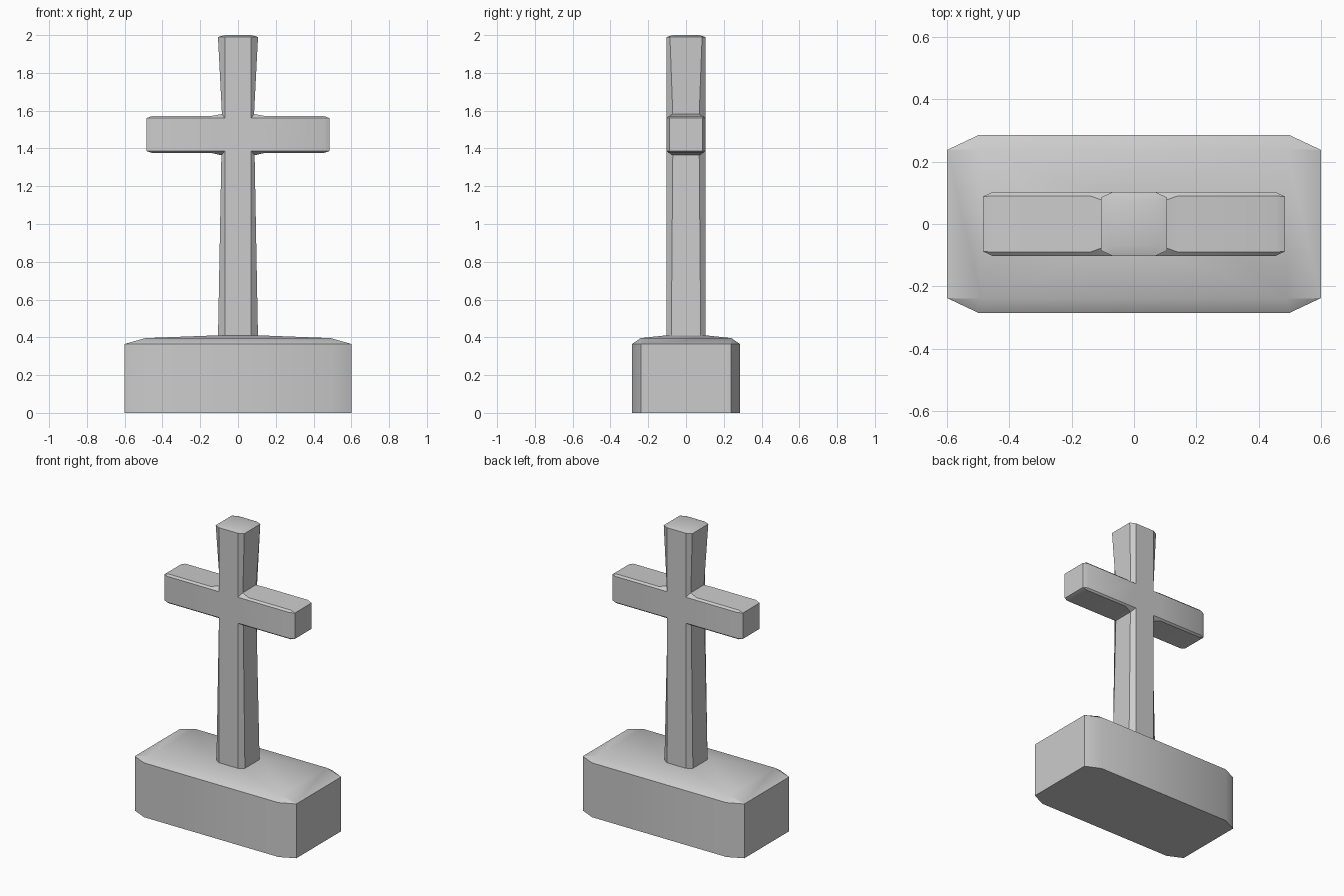
import bpy, math

if "Cube" in bpy.data.objects:
    bpy.data.objects.remove(bpy.data.objects["Cube"])


class Builder:
    """Collects faces from points, welding shared points and skipping collapsed ones."""
    def __init__(self):
        self.verts, self.faces, self.lookup = [], [], {}

    def vert(self, p):
        key = tuple(round(c, 4) for c in p)
        if key not in self.lookup:
            self.lookup[key] = len(self.verts)
            self.verts.append(key)
        return self.lookup[key]

    def face(self, *points):
        ids = list(dict.fromkeys(self.vert(p) for p in points))
        if len(ids) > 2:
            self.faces.append(ids)

    def bridge(self, a, b):
        for i in range(len(a)):
            j = (i + 1) % len(a)
            self.face(a[i], a[j], b[j], b[i])

    def make(self, name):
        mesh = bpy.data.meshes.new(name)
        mesh.from_pydata(self.verts, [], self.faces)
        obj = bpy.data.objects.new(name, mesh)
        bpy.context.collection.objects.link(obj)
        bpy.ops.object.select_all(action='DESELECT')
        obj.select_set(True)
        bpy.context.view_layer.objects.active = obj
        bpy.ops.object.mode_set(mode='EDIT')
        bpy.ops.mesh.select_all(action='SELECT')
        bpy.ops.mesh.normals_make_consistent(inside=False)
        bpy.ops.object.mode_set(mode='OBJECT')
        bpy.ops.object.shade_smooth_by_angle(angle=math.radians(30))
        return obj


def ring(x1, y1, x2, y2, z):
    """Eight-point loop: (x1, y1) is the end corner, (x2, y2) the front corner."""
    q = [(x1, y1), (x2, y2)]
    pts = q + [(-x, y) for x, y in reversed(q)]
    pts += [(-x, -y) for x, y in pts]
    return [(x, y, z) for x, y in pts]


# Plinth: chamfered block with a slightly domed top
b = Builder()
rings = [ring(0.60, 0.238, 0.50, 0.285, 0.0),
         ring(0.60, 0.238, 0.50, 0.285, 0.365),
         ring(0.49, 0.24, 0.49, 0.24, 0.396),
         ring(0.10, 0.10, 0.10, 0.10, 0.411)]
for lower, upper in zip(rings, rings[1:]):
    b.bridge(lower, upper)
b.face(*rings[0])
b.face(*rings[-1])
b.make("plinth")

# Cross: right half outline, front edge (x, z) and side edge (x, z, half depth)
D = 0.102
half = [
    ((0.07, 1.99), (0.106, 1.99, 0.085)),
    ((0.07, 1.56), (0.085, 1.582, 0.07)),
    ((0.13, 1.56), (0.14, 1.572, 0.09)),
    ((0.455, 1.56), (0.455, 1.572, 0.09)),
    ((0.455, 1.56), (0.485, 1.56, 0.088)),
    ((0.455, 1.386), (0.485, 1.386, 0.088)),
    ((0.455, 1.386), (0.455, 1.376, 0.09)),
    ((0.13, 1.386), (0.14, 1.376, 0.09)),
    ((0.07, 1.386), (0.088, 1.364, 0.07)),
    ((0.07, 0.39), (0.106, 0.39, 0.078)),
]
b = Builder()


def strip(row, m):
    """The four points across the depth of the cross, front to back."""
    (fx, fz), (sx, sz, sy) = row
    return [(m * fx, -D, fz), (m * sx, -sy, sz), (m * sx, sy, sz), (m * fx, D, fz)]


right = [strip(r, 1) for r in half]
left = [strip(r, -1) for r in half]
for side in (right, left):
    for p, q in zip(side, side[1:]):
        for k in range(3):
            b.face(p[k], p[k + 1], q[k + 1], q[k])

# Flat front and back faces
outline = right + left[::-1]
b.face(*[s[0] for s in outline])
b.face(*[s[3] for s in outline])

# Gently raised top cap and hidden bottom cap
c = 0.07
outer = right[0] + left[0][::-1]
inner = [(c, -c, 2), (c, -c, 2), (c, c, 2), (c, c, 2),
         (-c, c, 2), (-c, c, 2), (-c, -c, 2), (-c, -c, 2)]
b.bridge(outer, inner)
b.face(*inner)
b.face(*(right[-1] + left[-1][::-1]))
b.make("cross")
